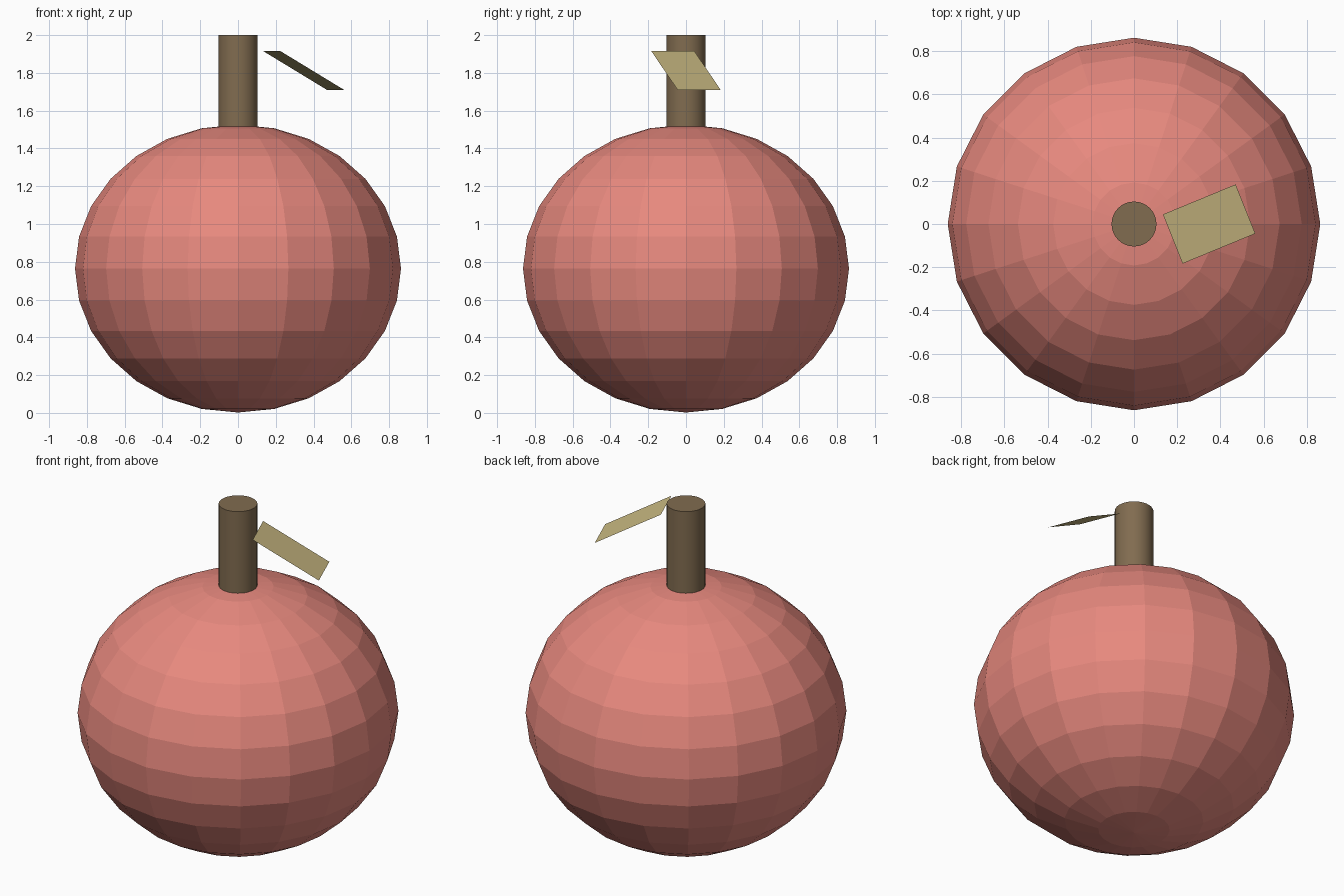
import bpy
from mathutils import Vector

if "Cube" in bpy.data.objects:
    bpy.data.objects.remove(bpy.data.objects["Cube"])


def finish(obj, name, color):
    obj.name = name
    mat = bpy.data.materials.new(name + "_color")
    mat.diffuse_color = (*color, 1.0)
    mat.use_nodes = True
    mat.node_tree.nodes["Principled BSDF"].inputs["Base Color"].default_value = mat.diffuse_color
    obj.data.materials.append(mat)
    return obj


# Squashed faceted fruit body
bpy.ops.mesh.primitive_uv_sphere_add(segments=20, ring_count=14, radius=1, location=(0, 0, 0.764))
body = bpy.context.object
body.scale = (0.863, 0.863, 0.762)
finish(body, "fruit_body", (0.80, 0.25, 0.21))

# Round stem, sunk slightly into the body
top, bottom = 2.0, 1.45
bpy.ops.mesh.primitive_cylinder_add(vertices=32, radius=0.104, depth=top - bottom,
                                    location=(0, 0, (top + bottom) / 2))
stem = finish(bpy.context.object, "stem", (0.22, 0.15, 0.08))
bpy.ops.object.shade_smooth_by_angle()

# Single flat leaf, tilted down and away from the stem
center = Vector((0.348, 0.0, 1.8125))
along = Vector((0.337, 0.139, -0.205)) / 2
across = Vector((0.091, -0.228, 0.0)) / 2
corners = [center + a * along + b * across for a, b in ((-1, -1), (-1, 1), (1, 1), (1, -1))]
mesh = bpy.data.meshes.new("leaf")
mesh.from_pydata(corners, [], [(0, 1, 2, 3)])
leaf = bpy.data.objects.new("leaf", mesh)
bpy.context.collection.objects.link(leaf)
finish(leaf, "leaf", (0.58, 0.48, 0.22))
